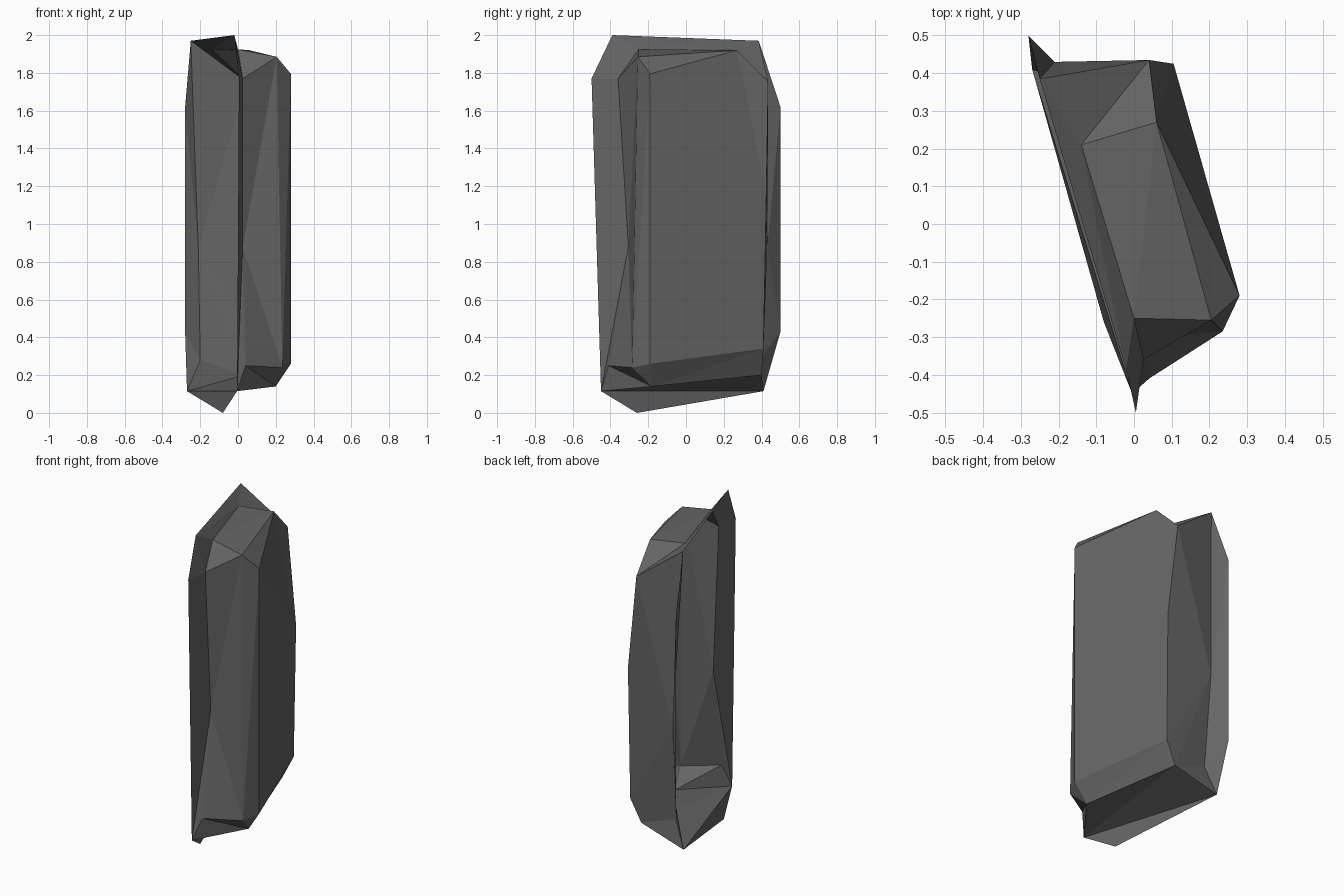
import bpy
import bmesh

cube = bpy.data.objects.get("Cube")
if cube:
    bpy.data.objects.remove(cube, do_unlink=True)

# Corner points of the rock, grouped by the loop they belong to
rim = {  # thin open edge on the -x side
    "K": (-.02, -.39, 2), "L": (-.25, .385, 1.97), "N": (-.28, .5, 1.62),
    "O": (-.28, .5, .43), "P": (-.27, .41, .115), "R": (-.08, -.26, 0),
    "Q": (-.005, -.45, .115), "M": (.005, -.5, 1.77)}
neck = {  # groove between the rim and the bulky body
    "C": (0, -.25, 1.925), "A": (-.14, .21, 1.925), "H": (.04, .435, 1.755),
    "X": (-.21, .43, .87), "Z": (-.2, .385, .28), "T": (.03, .4, .2),
    "I": (.04, -.41, .25), "Y": (.025, -.305, .88), "J": (.025, -.36, 1.77)}
body = {  # outer corners on the +x side
    "B": (.06, .27, 1.92), "D": (.205, -.255, 1.885), "E": (.28, -.19, 1.795),
    "G": (.105, .425, 1.16), "S": (.1, .41, .34), "V": (.28, -.19, .26),
    "U": (.2, -.18, .14), "F": (.235, -.285, .24)}

# Each fan is a hub corner followed by the corners around it
fans = [
    "KLACJM",      # top lip
    "YJMQIFDJ",    # front groove and front face
    "XLHGSTZONL",  # back groove and back flange
    "BACDEGHA",    # top facets
    "DCJ", "AHL",  # top corner facets
    "VEGSUFE",     # broad side
    "DEF",         # front bevel
    "USTQIF",      # underside
    "POZTQR",      # foot
]

bm = bmesh.new()
corner = {name: bm.verts.new(co)
          for loop in (rim, neck, body) for name, co in loop.items()}


def add_fan(letters):
    hub, ring = letters[0], letters[1:]
    for a, b in zip(ring, ring[1:]):
        bm.faces.new([corner[c] for c in (hub, a, b)])


for fan in fans:
    add_fan(fan)

# Consistent normals, with the broad side facing outward
bmesh.ops.recalc_face_normals(bm, faces=bm.faces[:])
bm.normal_update()
side = max(bm.faces, key=lambda f: f.calc_center_median().x)
if side.normal.x < 0:
    bmesh.ops.reverse_faces(bm, faces=bm.faces[:])

mesh = bpy.data.meshes.new("rock_shell")
bm.to_mesh(mesh)
bm.free()

# Single dark stone colour
stone = bpy.data.materials.new("dark_grey_stone")
stone.use_nodes = True
colour = (.13, .13, .13, 1)
stone.diffuse_color = colour
bsdf = next(n for n in stone.node_tree.nodes if n.type == "BSDF_PRINCIPLED")
bsdf.inputs["Base Color"].default_value = colour
bsdf.inputs["Roughness"].default_value = .9
mesh.materials.append(stone)

rock = bpy.data.objects.new("rock_shell", mesh)
bpy.context.collection.objects.link(rock)
